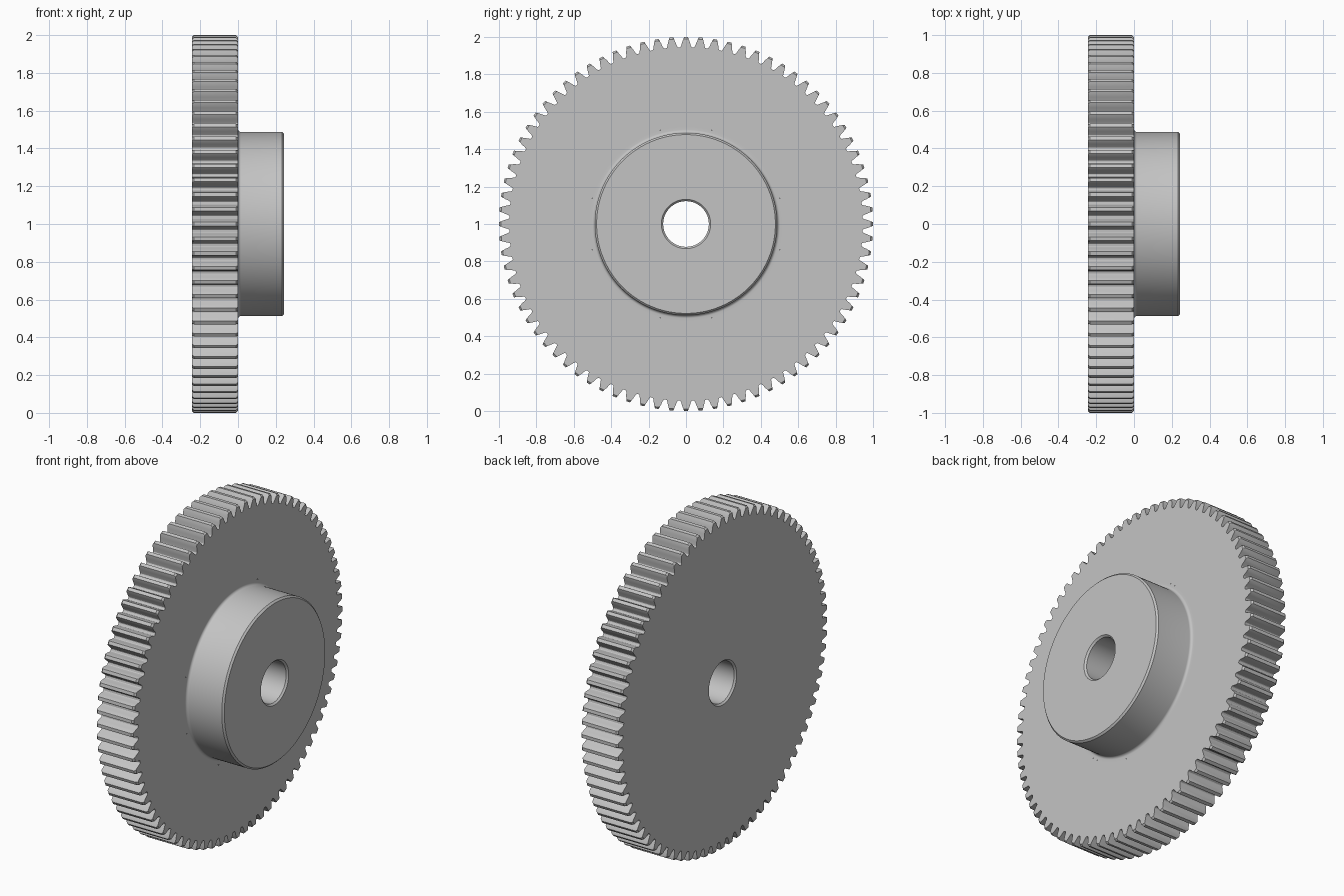
import bpy
import bmesh
from math import acos, cos, pi, radians, sin, tan

cube = bpy.data.objects.get("Cube")
if cube:
    bpy.data.objects.remove(cube, do_unlink=True)

# Gear proportions, all derived from the tooth module
TEETH = 80
MODULE = 2 / (TEETH + 2)
WIDTH = 10 * MODULE
TIP = 1.0
ROOT = TIP - 2.25 * MODULE
PITCH = TEETH * MODULE / 2
PRESSURE = radians(20)
BASE = PITCH * cos(PRESSURE)
BORE = 5 * MODULE
HUB = 20 * MODULE
CHAMFER = 0.01
FILLET = 0.016
BORE_RIM = BORE + 2 * CHAMFER
HUB_RIM = HUB + 2 * FILLET

steel = bpy.data.materials.new("plain grey steel")
steel.use_nodes = True
grey = (0.55, 0.55, 0.55, 1)
steel.diffuse_color = grey
steel.node_tree.nodes["Principled BSDF"].inputs["Base Color"].default_value = grey


def loft(name, rings):
    """Join rings of (x, radius, angle) points, spun around the x axis."""
    bm = bmesh.new()
    loops = [[bm.verts.new((x, r * cos(a), 1 + r * sin(a))) for x, r, a in ring]
             for ring in rings]
    for near, far in zip(loops, loops[1:]):
        for i in range(len(near)):
            j = (i + 1) % len(near)
            bm.faces.new((near[i], near[j], far[j], far[i]))
    mesh = bpy.data.meshes.new(name)
    bm.to_mesh(mesh)
    bm.free()
    mesh.materials.append(steel)
    obj = bpy.data.objects.new(name, mesh)
    bpy.context.collection.objects.link(obj)
    bpy.ops.object.select_all(action="DESELECT")
    obj.select_set(True)
    bpy.context.view_layer.objects.active = obj
    bpy.ops.object.shade_smooth_by_angle(angle=radians(25))
    return obj


def involute(angle):
    return tan(angle) - angle


def half_angle(r):
    """Half the tooth's angular thickness at radius r."""
    return pi / (2 * TEETH) + involute(PRESSURE) - involute(acos(BASE / r))


# One tooth: rounded root, involute flank, flat tip, then mirrored
foot = ROOT + 0.009
flank = [(r, half_angle(r)) for r in (foot, 0.972, TIP - CHAMFER, TIP)]
root = [(ROOT, half_angle(foot) + 0.0075), (ROOT + 0.0025, half_angle(foot) + 0.0033)]
side = root + flank
tooth = [(r, -a) for r, a in side] + side[::-1]
outline = [(r, a + 2 * pi * k / TEETH) for k in range(TEETH) for r, a in tooth]


def tooth_ring(x, limit):
    return [(x, min(r, limit), a) for r, a in outline]


# Toothed wheel: back face, chamfered teeth, face around the hub
loft("toothed_wheel", [
    [(-WIDTH, BORE_RIM, a) for r, a in outline],
    tooth_ring(-WIDTH, TIP - CHAMFER),
    tooth_ring(-WIDTH + CHAMFER, TIP),
    tooth_ring(-CHAMFER, TIP),
    tooth_ring(0, TIP - CHAMFER),
    [(0, HUB_RIM, a) for r, a in outline],
])

# Hub: base fillet, chamfered outer edge, through bore with chamfered ends
steps = 6
profile = [(0, HUB_RIM)]
for i in range(steps + 1):
    t = i / steps * pi / 2
    profile.append((FILLET * (1 - cos(t)), HUB + FILLET * (1 - sin(t))))
profile += [
    (WIDTH - CHAMFER, HUB), (WIDTH, HUB - CHAMFER),
    (WIDTH, BORE + CHAMFER), (WIDTH - CHAMFER, BORE),
    (-WIDTH + CHAMFER, BORE), (-WIDTH, BORE + CHAMFER), (-WIDTH, BORE_RIM),
]
SEGMENTS = 240
loft("hub", [[(x, r, 2 * pi * i / SEGMENTS) for i in range(SEGMENTS)] for x, r in profile])
